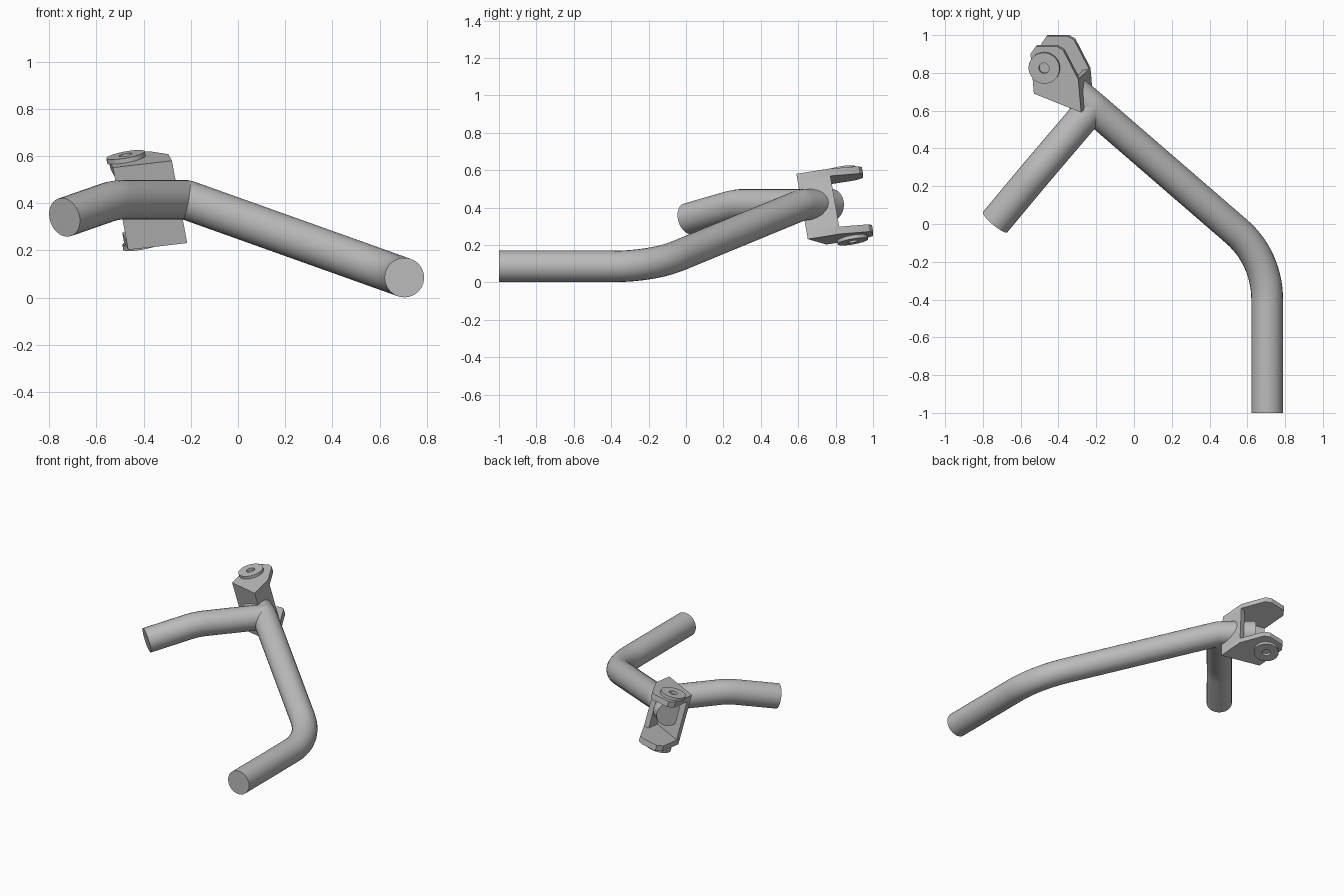
import bpy, bmesh, math
from mathutils import Vector

if "Cube" in bpy.data.objects:
    bpy.data.objects.remove(bpy.data.objects["Cube"], do_unlink=True)

steel = bpy.data.materials.new("plain_grey_steel")
steel.use_nodes = True
GREY = (0.5, 0.5, 0.5, 1)
steel.diffuse_color = GREY
steel.node_tree.nodes["Principled BSDF"].inputs["Base Color"].default_value = GREY

TUBE_RADIUS = 0.084
AXIS = Vector((-0.18, -0.17, 0.97)).normalized()   # pin axis of the clevis
CORNER = Vector((-0.28, 0.59, 0.58))               # outer top corner of the clevis
HEIGHT = 0.36
EAR = 0.04


def finish(obj):
    obj.data.materials.clear()
    obj.data.materials.append(steel)
    bpy.ops.object.select_all(action='DESELECT')
    obj.select_set(True)
    bpy.context.view_layer.objects.active = obj
    bpy.ops.object.shade_smooth_by_angle(angle=math.radians(30))
    return obj


def from_bmesh(name, bm):
    bmesh.ops.recalc_face_normals(bm, faces=bm.faces)
    mesh = bpy.data.meshes.new(name)
    bm.to_mesh(mesh)
    bm.free()
    obj = bpy.data.objects.new(name, mesh)
    bpy.context.collection.objects.link(obj)
    return finish(obj)


def bend(before, corner, after, tangent, steps=14):
    """Circular arc that rounds a path corner."""
    u = (before - corner).normalized()
    v = (after - corner).normalized()
    half = u.angle(v) / 2
    centre = corner + (u + v).normalized() * tangent / math.cos(half)
    start = corner + u * tangent - centre
    end = corner + v * tangent - centre
    sweep = start.angle(end)
    return [centre + (start * math.sin((1 - i / steps) * sweep)
                      + end * math.sin(i / steps * sweep)) / math.sin(sweep)
            for i in range(steps + 1)]


def tube(name, points):
    curve = bpy.data.curves.new(name, 'CURVE')
    curve.dimensions = '3D'
    curve.bevel_depth = TUBE_RADIUS
    curve.bevel_resolution = 10
    curve.use_fill_caps = True
    spline = curve.splines.new('POLY')
    spline.points.add(len(points) - 1)
    for slot, p in zip(spline.points, points):
        slot.co = (*p, 1)
    obj = bpy.data.objects.new(name, curve)
    bpy.context.collection.objects.link(obj)
    bpy.ops.object.select_all(action='DESELECT')
    obj.select_set(True)
    bpy.context.view_layer.objects.active = obj
    bpy.ops.object.convert(target='MESH')
    return finish(bpy.context.view_layer.objects.active)


def on_plane(x, y):
    """Point of the tilted outer ear plane above a plan position."""
    d = Vector((x, y, 0)) - Vector((CORNER.x, CORNER.y, 0))
    return Vector((x, y, CORNER.z - (AXIS.x * d.x + AXIS.y * d.y) / AXIS.z))


def prism(name, plan, start, depth):
    """Plate with the given plan outline, extruded down the pin axis."""
    bm = bmesh.new()
    face = bm.faces.new([bm.verts.new(on_plane(x, y) - AXIS * start) for x, y in plan])
    new = bmesh.ops.extrude_face_region(bm, geom=[face], use_keep_orig=True)
    verts = [g for g in new["geom"] if isinstance(g, bmesh.types.BMVert)]
    bmesh.ops.translate(bm, verts=verts, vec=-AXIS * depth)
    return from_bmesh(name, bm)


def bushing(name, base, direction):
    """Washer with a recessed bore, lathed around the pin axis."""
    side = direction.orthogonal().normalized()
    profile = [(0.083, -0.002), (0.083, 0.02), (0.028, 0.02), (0.028, 0.001), (0, 0.001)]
    bm = bmesh.new()
    verts = [bm.verts.new(base + side * r + direction * h) for r, h in profile]
    edges = [bm.edges.new(pair) for pair in zip(verts, verts[1:])]
    bmesh.ops.spin(bm, geom=verts + edges, cent=base, axis=direction,
                   angle=math.tau, steps=40, use_duplicate=False)
    bmesh.ops.remove_doubles(bm, verts=bm.verts, dist=0.0002)
    return from_bmesh(name, bm)


# Long tube: straight foot, rounded bend, rising run, level tip inside the clevis
foot = Vector((0.705, -1, 0.085))
knee = Vector((0.705, -0.18, 0.085))
joint = Vector((-0.22, 0.62, 0.415))
tip = Vector((-0.41, 0.78, 0.415))
tube("main_tube", [foot] + bend(foot, knee, joint, 0.22)
     + bend(knee, joint, tip, 0.02, 3) + [tip])

# Short branch: level run from the joint, then a gentle downward bend
elbow = Vector((-0.52, 0.268, 0.415))
branch_end = Vector((-0.735, 0.01, 0.34))
tube("branch_tube", [joint] + bend(joint, elbow, branch_end, 0.06, 8) + [branch_end])

# Clevis: two tilted ears joined by an angled wall along their front and +x edges
ear_plan = [(-0.53, 0.69), (-0.28, 0.59), (-0.295, 0.765), (-0.375, 0.92),
            (-0.41, 0.94), (-0.52, 0.94), (-0.548, 0.9)]
wall_plan = [(-0.53, 0.69), (-0.28, 0.59), (-0.295, 0.765), (-0.33, 0.76),
             (-0.317, 0.643), (-0.53, 0.728)]
prism("upper_ear", ear_plan, 0, EAR)
prism("lower_ear", ear_plan, HEIGHT - EAR, EAR)
prism("clevis_wall", wall_plan, EAR / 2, HEIGHT - EAR)

# Pin bushings on the outer ear faces
pin = on_plane(-0.473, 0.828)
bushing("upper_bushing", pin, AXIS)
bushing("lower_bushing", pin - AXIS * HEIGHT, -AXIS)
